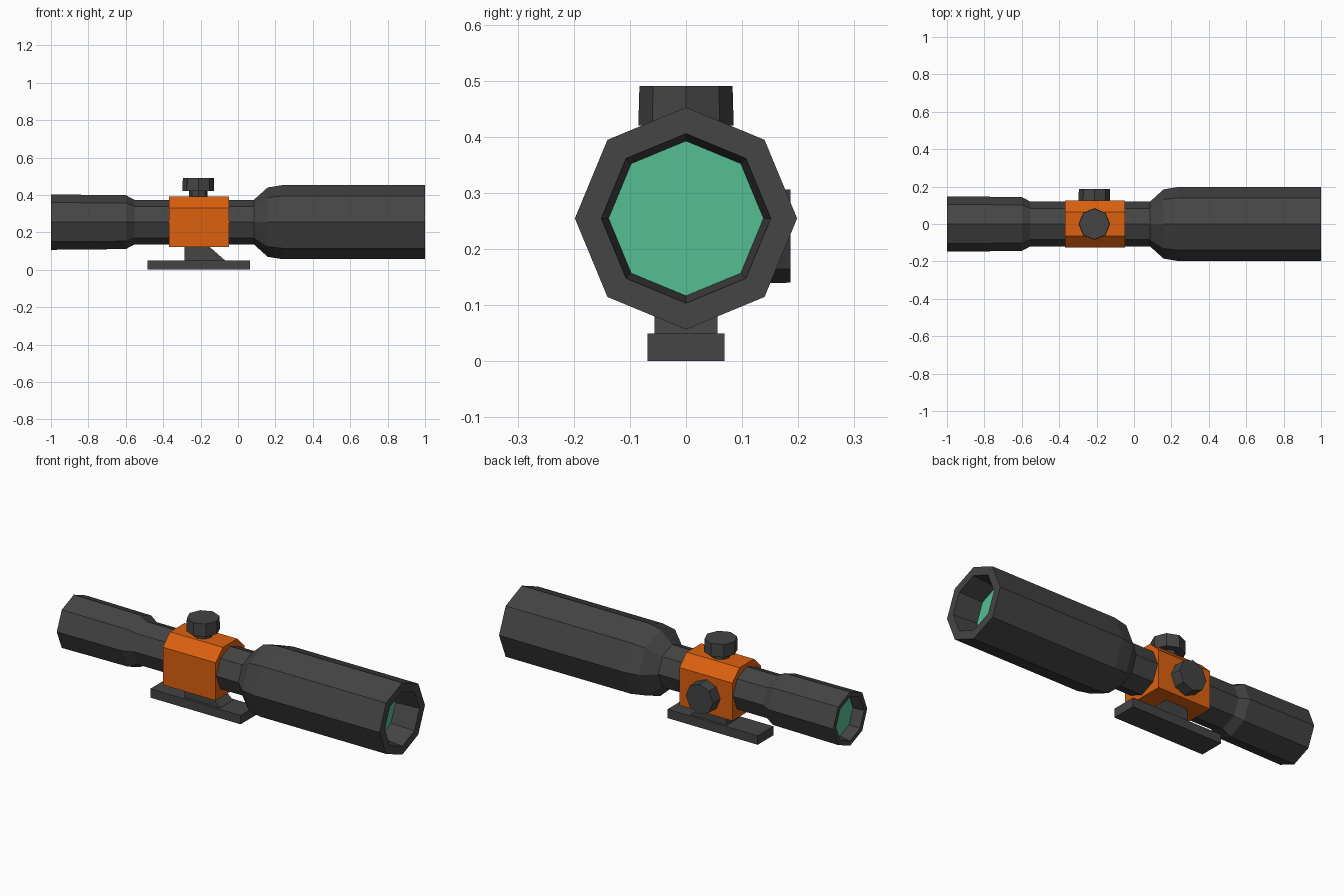
import bpy, bmesh, math
from mathutils import Vector, Matrix

if "Cube" in bpy.data.objects:
    bpy.data.objects.remove(bpy.data.objects["Cube"])

AXIS_Z = 0.2545   # height of the tube axis
KNOB_X = -0.212   # centre of the adjustment knobs


def material(name, rgb):
    m = bpy.data.materials.new(name)
    m.diffuse_color = (*rgb, 1)
    m.use_nodes = True
    m.node_tree.nodes["Principled BSDF"].inputs["Base Color"].default_value = m.diffuse_color
    return m


DARK = material("dark grey", (0.058, 0.058, 0.058))
ORANGE = material("orange", (0.72, 0.118, 0.005))
GREEN = material("lens green", (0.09, 0.52, 0.29))


def finish(name, bm, mat):
    bmesh.ops.recalc_face_normals(bm, faces=bm.faces)
    me = bpy.data.meshes.new(name)
    bm.to_mesh(me)
    bm.free()
    me.materials.append(mat)
    ob = bpy.data.objects.new(name, me)
    bpy.context.collection.objects.link(ob)
    return ob


def lathe(name, profile, mat, matrix, caps=True, closed=False, n=8):
    """Eight-sided turned part: profile is (radius, height) along local z."""
    bm = bmesh.new()
    rings = [[bm.verts.new(matrix @ Vector((r * math.cos(math.tau * i / n),
                                            r * math.sin(math.tau * i / n), h)))
              for i in range(n)] for r, h in profile]
    pairs = list(zip(rings, rings[1:]))
    if closed:
        pairs.append((rings[-1], rings[0]))
    for a, b in pairs:
        for i in range(n):
            j = (i + 1) % n
            bm.faces.new((a[i], a[j], b[j], b[i]))
    if caps:
        bm.faces.new(rings[0])
        bm.faces.new(rings[-1])
    return finish(name, bm, mat)


def prism(name, outline, direction, mat):
    """Extrude a planar outline along a direction vector."""
    bm = bmesh.new()
    f = bm.faces.new([bm.verts.new(p) for p in outline])
    ext = bmesh.ops.extrude_face_region(bm, geom=[f])
    moved = [v for v in ext["geom"] if isinstance(v, bmesh.types.BMVert)]
    bmesh.ops.translate(bm, verts=moved, vec=direction)
    # keep the starting cap so the solid is closed
    if not f.is_valid:
        bm.faces.new([v for v in bm.verts if v not in moved])
    return finish(name, bm, mat)


along_x = Matrix.Translation((0, 0, AXIS_Z)) @ Matrix.Rotation(math.pi / 2, 4, 'Y')

# Hollow main tube: outer shell, rims and recessed ends
lathe("scope_tube", [
    (0.112, -0.935), (0.122, -1.0), (0.148, -1.0), (0.144, -0.6),
    (0.119, -0.553), (0.119, 0.085), (0.185, 0.158), (0.198, 0.237),
    (0.198, 1.0), (0.151, 1.0), (0.138, 0.86)], DARK, along_x)

# Lenses sitting at the bottom of each recess
lathe("front_lens", [(0.138, 0.858), (0.138, 0.863)], GREEN, along_x)
lathe("rear_lens", [(0.1125, -0.938), (0.1125, -0.933)], GREEN, along_x)

# Orange housing with chamfered upper edges
prism("housing", [(-0.37, y, z) for y, z in (
    (-0.125, 0.122), (0.125, 0.122), (0.125, 0.33),
    (0.063, 0.391), (-0.063, 0.391), (-0.125, 0.33))], (0.322, 0, 0), ORANGE)

# Adjustment knobs
top = Matrix.Translation((KNOB_X, 0, 0))
side = Matrix.Translation((KNOB_X, 0, 0.223)) @ Matrix.Rotation(-math.pi / 2, 4, 'X')
lathe("top_knob_stem", [(0.049, 0.38), (0.049, 0.425)], DARK, top)
lathe("top_knob", [(0.085, 0.42), (0.083, 0.49)], DARK, top)
lathe("side_knob", [(0.085, 0.115), (0.083, 0.186)], DARK, side)

# Mount: sloped pedestal on a flat rail plate
prism("mount_pedestal", [(x, -0.056, z) for x, z in (
    (-0.286, 0.04), (-0.058, 0.04), (-0.155, 0.125), (-0.286, 0.125))],
    (0, 0.112, 0), DARK)
prism("rail_plate", [(x, -0.069, z) for x, z in (
    (-0.485, 0), (0.064, 0), (0.064, 0.049), (-0.485, 0.049))],
    (0, 0.138, 0), DARK)
